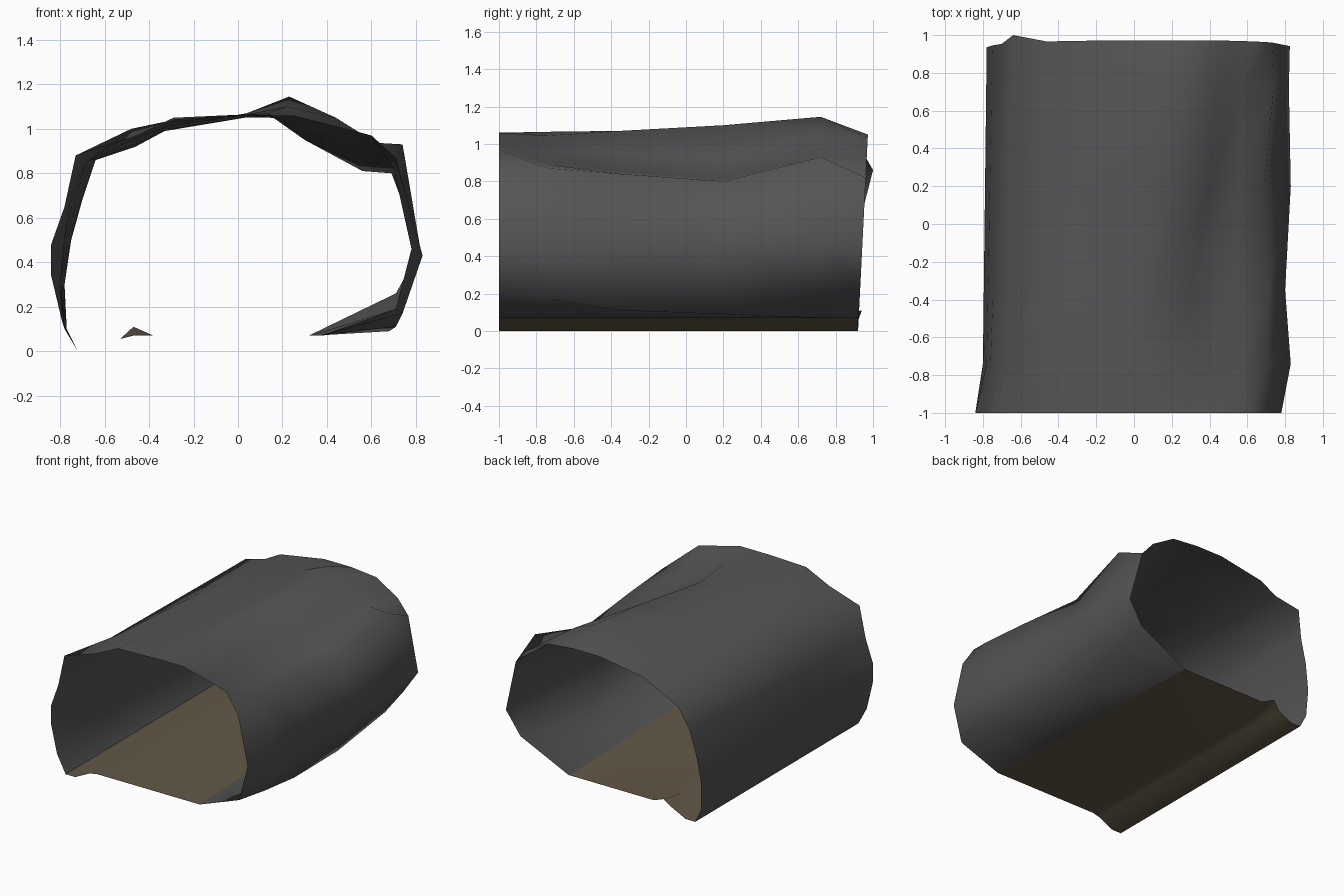
import bpy, bmesh

if "Cube" in bpy.data.objects:
    bpy.data.objects.remove(bpy.data.objects["Cube"])

def material(name, rgb):
    m = bpy.data.materials.new(name)
    m.diffuse_color = (*rgb, 1)
    m.use_nodes = True
    m.node_tree.nodes["Principled BSDF"].inputs["Base Color"].default_value = m.diffuse_color
    return m

def loft(name, rows, mat):
    """Skin a list of equal-length point rows with smooth quads."""
    bm = bmesh.new()
    grid = [[bm.verts.new(p) for p in row] for row in rows]
    for a, b in zip(grid, grid[1:]):
        for i in range(len(a) - 1):
            bm.faces.new((a[i], a[i + 1], b[i + 1], b[i])).smooth = True
    me = bpy.data.meshes.new(name)
    bm.to_mesh(me)
    bm.free()
    me.materials.append(mat)
    ob = bpy.data.objects.new(name, me)
    bpy.context.collection.objects.link(ob)
    return ob

def section_at(keys, y):
    """Blend the neighbouring key sections at depth y."""
    ys = sorted(keys)
    for a, b in zip(ys, ys[1:]):
        if a <= y <= b:
            t = (y - a) / (b - a)
            return [(p[0] + (q[0] - p[0]) * t, p[1] + (q[1] - p[1]) * t)
                    for p, q in zip(keys[a], keys[b])]

rock = material("dark grey rock", (0.09, 0.09, 0.09))
dirt = material("brown dirt", (0.125, 0.098, 0.062))

left_foot = (-.72, 0)
front, back = -1.0, .92

def right_foot(y):
    """The floor narrows slightly towards the back."""
    return (.35 - .035 * y, .07)

# Left half of the wall, bottom to roof (x, z), keyed by depth
left = {
    front: [(-.79, .13), (-.84, .34), (-.84, .48), (-.78, .65), (-.73, .88), (-.48, .96), (-.29, 1.05)],
    -.74: [(-.78, .1), (-.80, .3), (-.78, .5), (-.76, .65), (-.68, .85), (-.48, 1.0), (-.29, 1.04)],
    back: [(-.77, .1), (-.78, .3), (-.75, .5), (-.70, .68), (-.64, .86), (-.46, .92), (-.33, .99)],
}
# Right half, roof to bottom: ridge, slope, trough, lip, bulge
right = {
    front: [(.03, 1.06), (.25, 1.06), (.45, 1.01), (.60, .97), (.70, .82), (.78, .46), (.71, .19)],
    -.74: [(.04, 1.065), (.20, 1.045), (.36, .96), (.57, .89), (.71, .87), (.83, .43), (.74, .17)],
    -.35: [(.02, 1.06), (.13, 1.07), (.30, .95), (.53, .85), (.71, .84), (.80, .45), (.71, .11)],
    .2: [(.02, 1.06), (.22, 1.10), (.40, .93), (.56, .81), (.69, .80), (.83, .43), (.68, .09)],
    .72: [(.04, 1.07), (.23, 1.145), (.44, 1.05), (.57, .94), (.74, .93), (.82, .46), (.71, .19)],
    back: [(.03, 1.05), (.25, 1.05), (.46, 1.03), (.64, .925), (.73, .82), (.825, .43), (.71, .26)],
}

# Tunnel walls and roof; the far rim leans back slightly with height
rows = []
for y in sorted({*left, *right}):
    lean = .05 if y == back else 0
    sec = [left_foot, *section_at(left, y), *section_at(right, y), right_foot(y)]
    rows.append([(x, y + lean * z, z) for x, z in sec])
x, y, z = rows[-1][5]
rows[-1][5] = (x, 1.0, z)          # small spur on the far rim
loft("tunnel_wall", rows, rock)

# Floor with a gutter along the left side and a bump at the far end
floor_rows = []
for y in (front, -.35, .2, .72, back):
    bump = .11 if y == back else .07
    prof = [left_foot, (-.64, 0), (-.53, .055), (-.47, bump), (-.38, .07), right_foot(y)]
    floor_rows.append([(x, y + (.02 if z > .1 else 0), z) for x, z in prof])
loft("tunnel_floor", floor_rows, dirt)
